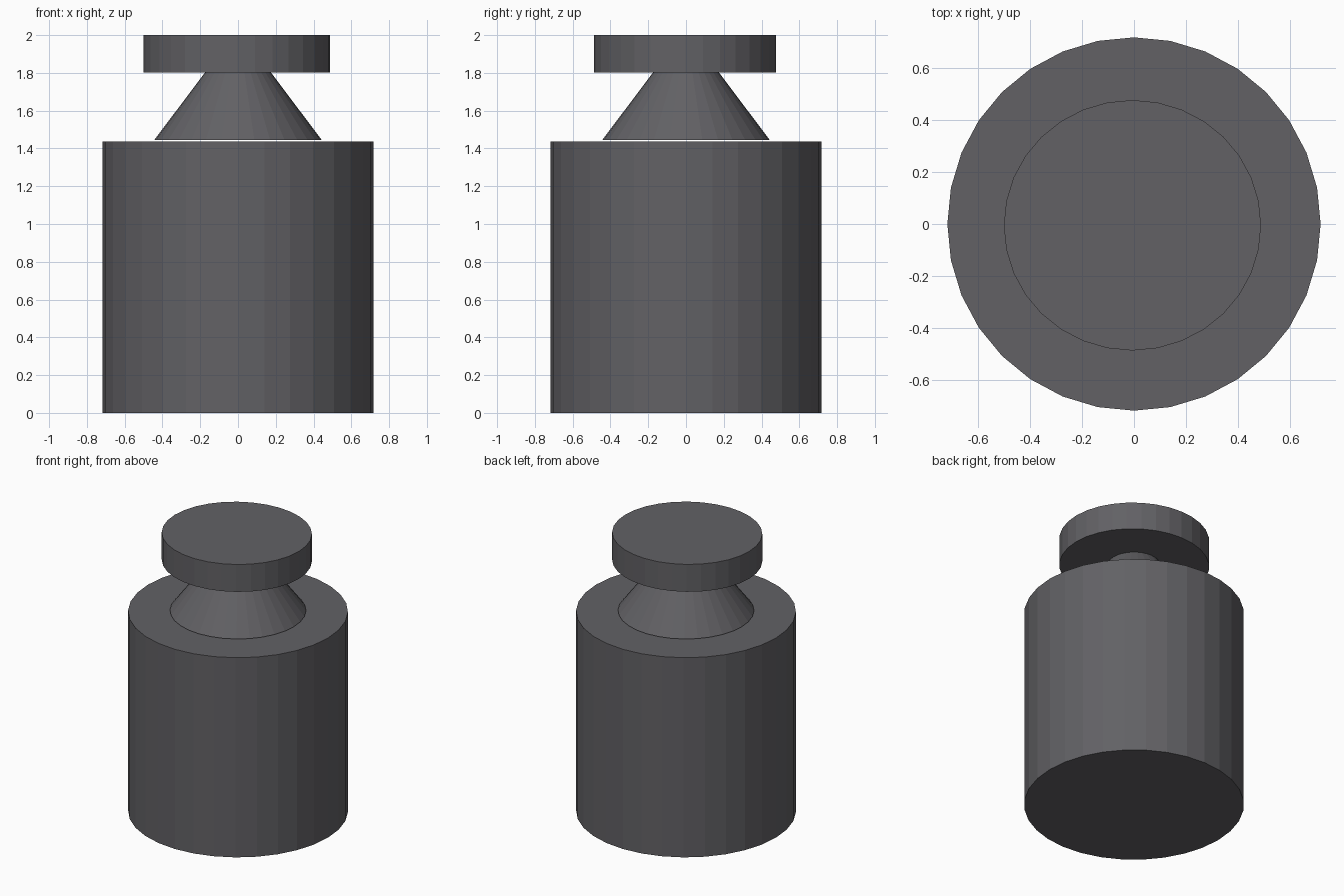
import bpy

if "Cube" in bpy.data.objects:
    bpy.data.objects.remove(bpy.data.objects["Cube"])

# One dark grey metal for the whole weight
metal = bpy.data.materials.new("dark grey metal")
metal.diffuse_color = (0.122, 0.12, 0.13, 1.0)
metal.use_nodes = True
metal.node_tree.nodes["Principled BSDF"].inputs["Base Color"].default_value = metal.diffuse_color


def turned_part(name, r_bottom, r_top, z0, z1, centre=(0, 0), scale=(1, 1)):
    """Flat-sided 32-gon frustum between two heights."""
    bpy.ops.mesh.primitive_cone_add(
        vertices=32, radius1=r_bottom, radius2=r_top, depth=z1 - z0,
        location=(centre[0], centre[1], (z0 + z1) / 2))
    obj = bpy.context.object
    obj.name = name
    obj.scale = (scale[0], scale[1], 1)
    obj.data.materials.append(metal)
    return obj


# Heavy cylindrical body
turned_part("body", 0.717, 0.717, 0.0, 1.437)

# Tapered neck, resting a hair above the body
turned_part("neck", 0.444, 0.173, 1.444, 1.804)

# Grip disc, very slightly off-centre and oval
turned_part("grip_disc", 1.0, 1.0, 1.803, 2.0,
            centre=(-0.006, -0.005), scale=(0.494, 0.481))
